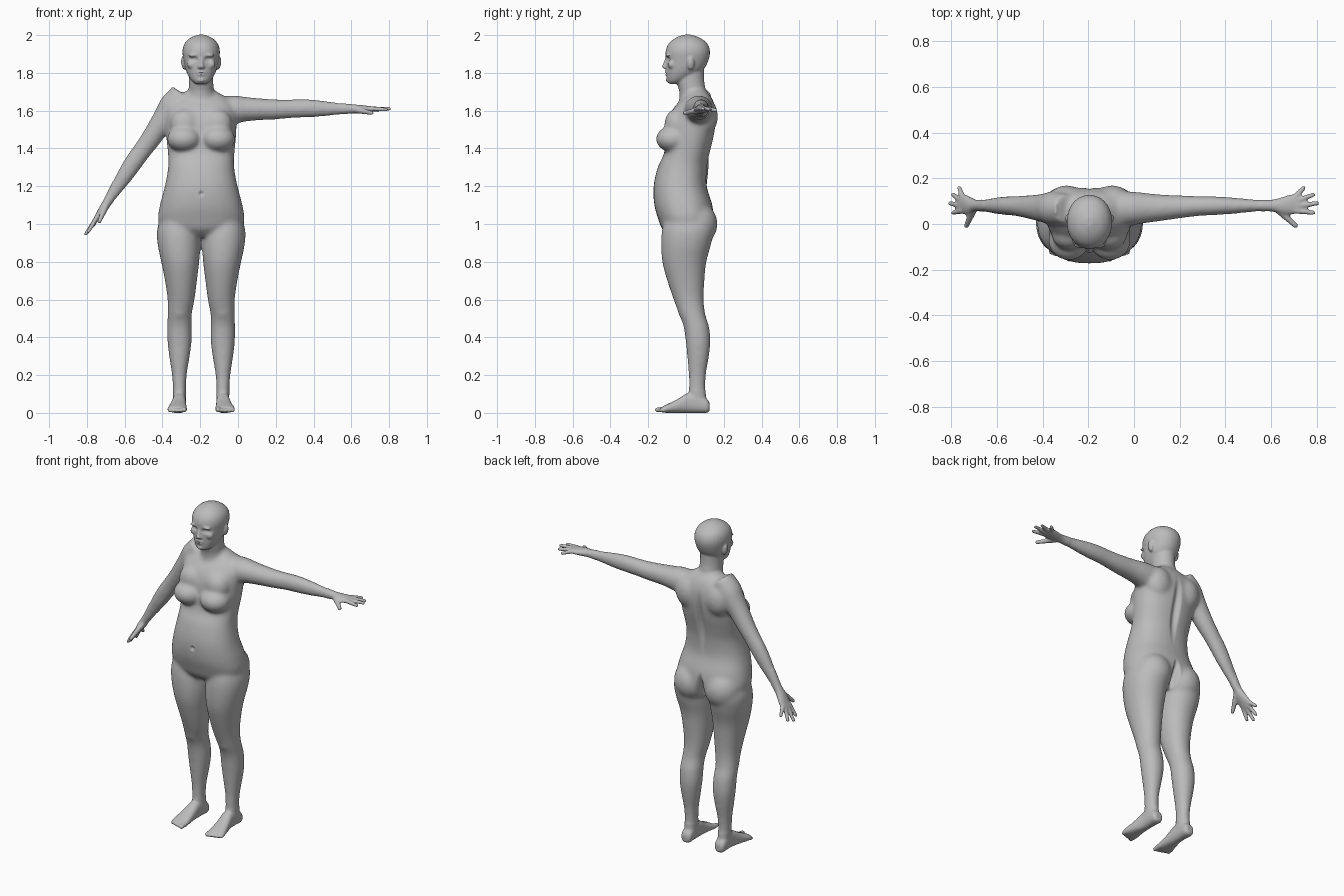
import bpy, bmesh, math
from mathutils import Vector, Matrix

if "Cube" in bpy.data.objects:
    bpy.data.objects.remove(bpy.data.objects["Cube"])

MID = -0.195          # x of the body's plane of symmetry
bm = bmesh.new()


def smooth_rows(rows, steps=4):
    """Catmull-Rom interpolation between the measured cross-sections."""
    pts = [Vector(r) for r in rows]
    out = []
    for i in range(len(pts) - 1):
        p0, p1, p2 = pts[max(i - 1, 0)], pts[i], pts[i + 1]
        p3 = pts[min(i + 2, len(pts) - 1)]
        for k in range(steps):
            t = k / steps
            out.append(p1 + (p2 - p0) * (t / 2)
                       + (p0 * 2 - p1 * 5 + p2 * 4 - p3) * (t * t / 2)
                       + (p1 * 3 - p0 - p2 * 3 + p3) * (t ** 3 / 2))
    return out + [pts[-1]]


def loft(rows, place, power=2.0, sides=28):
    """Skin closed rings; each row is (t, a_min, a_max, b_min, b_max)."""
    rings = []
    for t, a0, a1, b0, b1 in smooth_rows(rows):
        ring = []
        for k in range(sides):
            ang = math.tau * k / sides
            c, s = math.cos(ang), math.sin(ang)
            a = (a0 + a1) / 2 + (a1 - a0) / 2 * math.copysign(abs(c) ** (2 / power), c)
            b = (b0 + b1) / 2 + (b1 - b0) / 2 * math.copysign(abs(s) ** (2 / power), s)
            ring.append(bm.verts.new(place(t, a, b)))
        rings.append(ring)
    for lo, hi in zip(rings, rings[1:]):
        for k in range(sides):
            j = (k + 1) % sides
            bm.faces.new((lo[k], lo[j], hi[j], hi[k]))
    bm.faces.new(rings[0][::-1])
    bm.faces.new(rings[-1])


def upright(t, a, b):
    return Vector((MID + a, b, t))


def column(rows, power=2.0):
    """Symmetric upright loft from (z, half_width, front, back)."""
    loft([(z, -w, w, f, b) for z, w, f, b in rows], upright, power)


def blob(center, radii, tilt=0.0):
    m = Matrix.Translation(center) @ Matrix.Rotation(tilt, 4, 'Y') @ Matrix.Diagonal((*radii, 1))
    bmesh.ops.create_uvsphere(bm, u_segments=20, v_segments=14, radius=1, matrix=m)


def digit(start, end, r0, r1, m):
    """Tapered round finger or toe with a rounded tip."""
    start, end = m @ Vector(start), m @ Vector(end)
    for k in range(13):
        t = k / 12
        r = r0 + (r1 - r0) * t
        bmesh.ops.create_icosphere(bm, subdivisions=2, radius=r,
                                   matrix=Matrix.Translation(start.lerp(end, t)))


# Torso
column([(0.93, .10, -.08, .08), (0.97, .19, -.125, .12), (1.02, .228, -.145, .145),
        (1.10, .219, -.168, .14), (1.20, .193, -.172, .11), (1.30, .175, -.15, .112),
        (1.37, .176, -.118, .125), (1.45, .184, -.105, .145), (1.53, .188, -.10, .158),
        (1.60, .185, -.075, .158), (1.65, .165, -.035, .145), (1.685, .11, -.005, .125),
        (1.71, .07, .0, .10)], 2.3)
# Neck
column([(1.60, .10, -.05, .13), (1.66, .085, -.035, .125), (1.70, .068, -.036, .108),
        (1.76, .064, -.05, .096), (1.84, .065, -.05, .095)])
# Head
column([(1.742, .028, -.088, -.035), (1.757, .048, -.099, .0), (1.785, .068, -.103, .05),
        (1.82, .083, -.105, .095), (1.87, .094, -.106, .12), (1.915, .099, -.108, .127),
        (1.955, .088, -.092, .113), (1.985, .058, -.056, .075), (2.002, .016, -.012, .03)], 2.1)
# Nose and lips
loft([(1.822, -.016, .016, -.115, -.09), (1.832, -.018, .018, -.129, -.09),
      (1.85, -.011, .011, -.121, -.09), (1.885, -.009, .009, -.108, -.09)], upright)
blob((MID, -.1, 1.803), (.026, .013, .007))
blob((MID, -.098, 1.791), (.022, .013, .007))
blob((MID, -.09, 1.762), (.022, .017, .014))

for side in (-1, 1):
    def at(x, y, z):
        return Vector((MID + side * x, y, z))

    # Brow, cheeks and ears
    blob(at(.035, -.094, 1.895), (.034, .014, .009), side * .15)
    blob(at(.05, -.075, 1.845), (.026, .022, .024))
    blob(at(.094, .025, 1.85), (.012, .019, .034), side * .15)
    # Breasts and buttocks
    blob(at(.09, -.072, 1.45), (.092, .088, .07))
    blob(at(.085, -.05, 1.53), (.08, .065, .08))
    blob(at(.105, .05, 1.0), (.112, .118, .12))
    # Shoulder blade and shoulder cap
    blob(at(.10, .10, 1.57), (.085, .07, .10))
    blob(at(.155, .07, 1.605), (.075, .075, .075))

    # Leg
    loft([(1.06, .05, .20, -.10, .10), (0.98, .015, .232, -.125, .145),
          (0.90, .004, .232, -.132, .135), (0.80, .01, .212, -.126, .108),
          (0.70, .022, .192, -.10, .098), (0.60, .035, .178, -.066, .094),
          (0.52, .05, .178, -.036, .103), (0.46, .05, .18, -.014, .122),
          (0.38, .05, .179, -.002, .13), (0.30, .06, .17, .006, .122),
          (0.20, .076, .155, .014, .106), (0.12, .080, .15, .014, .104),
          (0.05, .08, .148, .02, .11)],
         lambda t, a, b: at(a, b, t), 2.1)
    blob(at(.114, -.014, .545), (.04, .03, .05))
    # Foot, lofted from heel to ball
    loft([(.125, .095, .135, .012, .05), (.11, .082, .148, .0, .075), (.06, .08, .15, .0, .11),
          (.01, .08, .152, .0, .105), (-.05, .078, .165, .0, .07),
          (-.10, .075, .177, .0, .046), (-.125, .078, .175, .002, .034)],
         lambda t, a, b: at(a, t, b), 2.4)
    for k in range(5):
        x = .089 + k * .0195
        r = .016 if k == 0 else .0125
        tip = (x, -.152 + .0065 * k, r)
        digit((x, -.105, .02), tip, r, r * .85, Matrix(((side, 0, 0, MID), (0, 1, 0, 0), (0, 0, 1, 0), (0, 0, 0, 1))))

    # Arm frame: the left arm is level, the right one hangs down and out
    if side > 0:
        arm = Matrix.Translation((-.02, 0, 1.61))
    else:
        arm = (Matrix.Translation((-.345, 0, 1.63)) @ Matrix.Rotation(math.radians(-56), 4, 'Y')
               @ Matrix.Diagonal((-1, 1, 1, 1)))
    # Arm and palm
    loft([(-.08, .0, .13, -.06, .055), (0, -.008, .142, -.078, .07), (.06, .002, .138, -.068, .063),
          (.12, .01, .131, -.062, .057), (.22, .024, .126, -.057, .05), (.30, .034, .123, -.05, .05),
          (.37, .038, .122, -.047, .052), (.45, .043, .117, -.043, .046), (.54, .052, .109, -.034, .034),
          (.62, .055, .106, -.025, .024), (.67, .042, .118, -.024, .02),
          (.71, .042, .13, -.019, .015), (.745, .047, .128, -.014, .011)],
         lambda t, a, b: arm @ Vector((t, a, b)))
    # Fingers and thumb
    for start, end in (((.725, .118, 0), (.763, .158, -.008)), ((.735, .102, 0), (.805, .128, -.004)),
                       ((.735, .08, 0), (.822, .09, 0)), ((.73, .058, 0), (.805, .049, -.004))):
        digit(start, end, .0135, .0105, arm)
    digit((.655, .06, -.008), (.728, -.008, -.022), .018, .0115, arm)

# Fuse all the parts into one skin
bmesh.ops.recalc_face_normals(bm, faces=bm.faces)
mesh = bpy.data.meshes.new("body")
bm.to_mesh(mesh)
bm.free()
body = bpy.data.objects.new("body", mesh)
bpy.context.scene.collection.objects.link(body)
remesh = body.modifiers.new("fuse", 'REMESH')
remesh.mode = 'VOXEL'
remesh.voxel_size = 0.0065
relax = body.modifiers.new("relax", 'SMOOTH')
relax.factor, relax.iterations = 0.5, 3
bpy.context.view_layer.update()
fused = bpy.data.meshes.new_from_object(body.evaluated_get(bpy.context.evaluated_depsgraph_get()))
body.modifiers.clear()
body.data = fused

# Blend the joins of the trunk and limbs, keeping face, hands and feet crisp
bm = bmesh.new()
bm.from_mesh(fused)
soft = [v for v in bm.verts if .12 < v.co.z < 1.72 and -.66 < v.co.x < .56]
for _ in range(22):
    bmesh.ops.smooth_vert(bm, verts=soft, factor=0.5, use_axis_x=True, use_axis_y=True, use_axis_z=True)


def push(center, radii, depth):
    """Dent (or raise) the skin along y inside an ellipsoid."""
    cx, cy, cz = center
    rx, ry, rz = radii
    for v in bm.verts:
        d = ((v.co.x - cx) / rx) ** 2 + ((v.co.y - cy) / ry) ** 2 + ((v.co.z - cz) / rz) ** 2
        if d < 1:
            v.co.y += depth * (1 - d) ** 2


# Eye sockets, eyeballs, mouth line, navel, spine groove and cleft
for side in (-1, 1):
    push((MID + side * .036, -.1, 1.872), (.027, .04, .019), .014)
    push((MID + side * .036, -.09, 1.871), (.014, .03, .009), -.006)
push((MID, -.11, 1.797), (.027, .03, .005), .006)
push((MID, -.17, 1.16), (.016, .04, .018), .012)
push((MID, .15, 1.4), (.035, .08, .25), -.022)
push((MID, .14, .985), (.03, .09, .12), -.04)
bm.to_mesh(fused)
bm.free()

# Skin colour
skin = bpy.data.materials.new("plain_grey")
skin.use_nodes = True
grey = (0.5, 0.5, 0.5, 1)
skin.diffuse_color = grey
skin.node_tree.nodes["Principled BSDF"].inputs["Base Color"].default_value = grey
fused.materials.clear()
fused.materials.append(skin)
for p in fused.polygons:
    p.material_index = 0

bpy.context.view_layer.objects.active = body
body.select_set(True)
bpy.ops.object.shade_smooth_by_angle(angle=math.radians(50))
